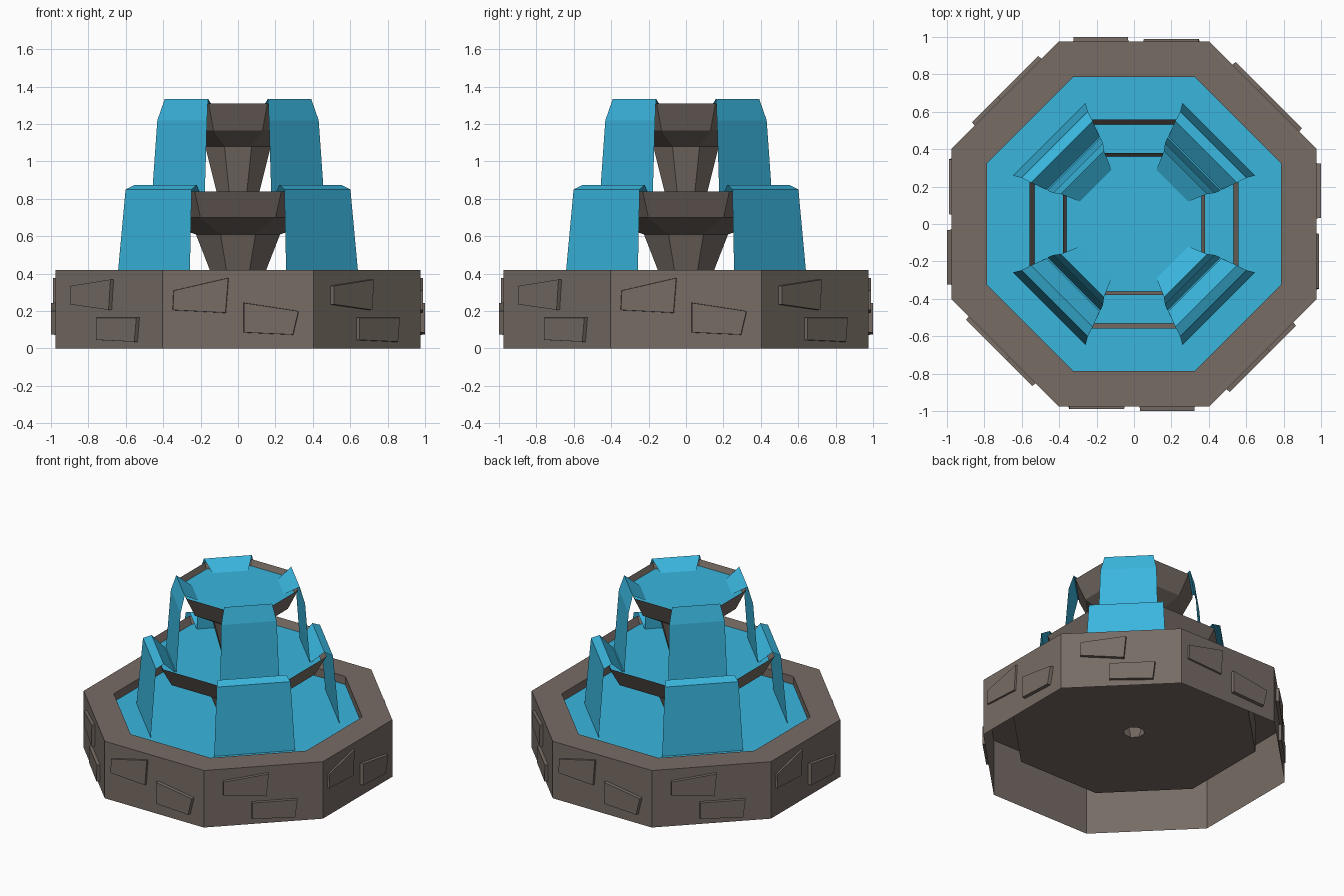
import bpy, math
from mathutils import Matrix

if "Cube" in bpy.data.objects:
    bpy.data.objects.remove(bpy.data.objects["Cube"])


def material(name, rgb):
    m = bpy.data.materials.new(name)
    m.diffuse_color = (*rgb, 1)
    m.use_nodes = True
    m.node_tree.nodes["Principled BSDF"].inputs["Base Color"].default_value = m.diffuse_color
    return m


STONE = material("grey brown stone", (0.185, 0.150, 0.130))
WATER = material("bright blue water", (0.042, 0.468, 0.73))


def add_mesh(name, verts, faces, mat):
    me = bpy.data.meshes.new(name)
    me.from_pydata(verts, [], faces)
    me.materials.append(mat)
    me.update()
    ob = bpy.data.objects.new(name, me)
    bpy.context.collection.objects.link(ob)
    return ob


def octagon(apothem, z):
    r = apothem / math.cos(math.pi / 8)
    return [(r * math.cos(a), r * math.sin(a), z)
            for a in (math.radians(22.5 + 45 * i) for i in range(8))]


def lathe(name, profile, mat):
    """Eight-sided shell through (apothem, z) profile points."""
    verts = [v for p in profile for v in octagon(*p)]
    faces = [(k * 8 + i, k * 8 + (i + 1) % 8, k * 8 + 8 + (i + 1) % 8, k * 8 + 8 + i)
             for k in range(len(profile) - 1) for i in range(8)]
    return add_mesh(name, verts, faces, mat)


# Stone shells: hollow basin, then the two stemmed bowls
lathe("basin", [(0.975, 0), (0.975, 0.42), (0.785, 0.42), (0.785, 0.2), (0.065, 0.2)], STONE)
lathe("lower_bowl", [(0.065, 0.2), (0.225, 0.61), (0.485, 0.70), (0.56, 0.84)], STONE)
lathe("upper_bowl", [(0.10, 0.78), (0.175, 1.08), (0.315, 1.165), (0.38, 1.31)], STONE)

# Still water surfaces
for name, apothem, z in (("basin_water", 0.785, 0.36),
                         ("lower_bowl_water", 0.533, 0.79),
                         ("upper_bowl_water", 0.362, 1.27)):
    add_mesh(name, octagon(apothem, z), [tuple(range(8))], WATER)


# Water sheets falling over the four diagonal sides: (radius, z, half width)
def waterfall(name, path, angle):
    rot = Matrix.Rotation(angle, 4, 'Z')
    verts = []
    for r, z, w in path:
        verts += [(r, -w, z), (r, w, z)]
    faces = [(2 * i, 2 * i + 2, 2 * i + 3, 2 * i + 1) for i in range(len(path) - 1)]
    add_mesh(name, verts, faces, WATER).data.transform(rot)


UPPER = [(0.29, 1.27, 0.12), (0.39, 1.335, 0.163), (0.422, 1.22, 0.188), (0.453, 0.79, 0.2)]
LOWER = [(0.46, 0.79, 0.2), (0.545, 0.875, 0.233), (0.60, 0.85, 0.25), (0.64, 0.36, 0.274)]
for i in range(4):
    ang = math.radians(45 + 90 * i)
    waterfall("upper_waterfall", UPPER, ang)
    waterfall("lower_waterfall", LOWER, ang)


# Skewed stone blocks raised from the basin wall: corners (along wall, z)
def block(name, corners, depth, angle):
    y = -0.975
    mid = [sum(c) / 4 for c in zip(*corners)]
    back = [(x, y, z) for x, z in corners]
    front = [(mid[0] + (x - mid[0]) * 0.985, y - depth, mid[1] + (z - mid[1]) * 0.985)
             for x, z in corners]
    faces = [(7, 6, 5, 4)] + [(i, 4 + i, 4 + (i + 1) % 4, (i + 1) % 4) for i in range(4)]
    ob = add_mesh(name, back + front, faces, STONE)
    ob.data.transform(Matrix.Rotation(angle, 4, 'Z'))


STRAIGHT = [([(-0.345, 0.31), (-0.05, 0.378), (-0.065, 0.19), (-0.35, 0.205)], 0.013),
            ([(0.03, 0.245), (0.325, 0.2), (0.295, 0.073), (0.03, 0.085)], 0.025)]
DIAGONAL = [([(-0.275, 0.335), (0.035, 0.37), (0.02, 0.205), (-0.275, 0.235)], 0.022),
            ([(-0.08, 0.165), (0.23, 0.165), (0.215, 0.035), (-0.08, 0.045)], 0.022)]
for i in range(8):
    for corners, depth in (DIAGONAL if i % 2 else STRAIGHT):
        # corners run clockwise seen from outside
        block("wall_block", corners, depth, math.radians(45 * i))
